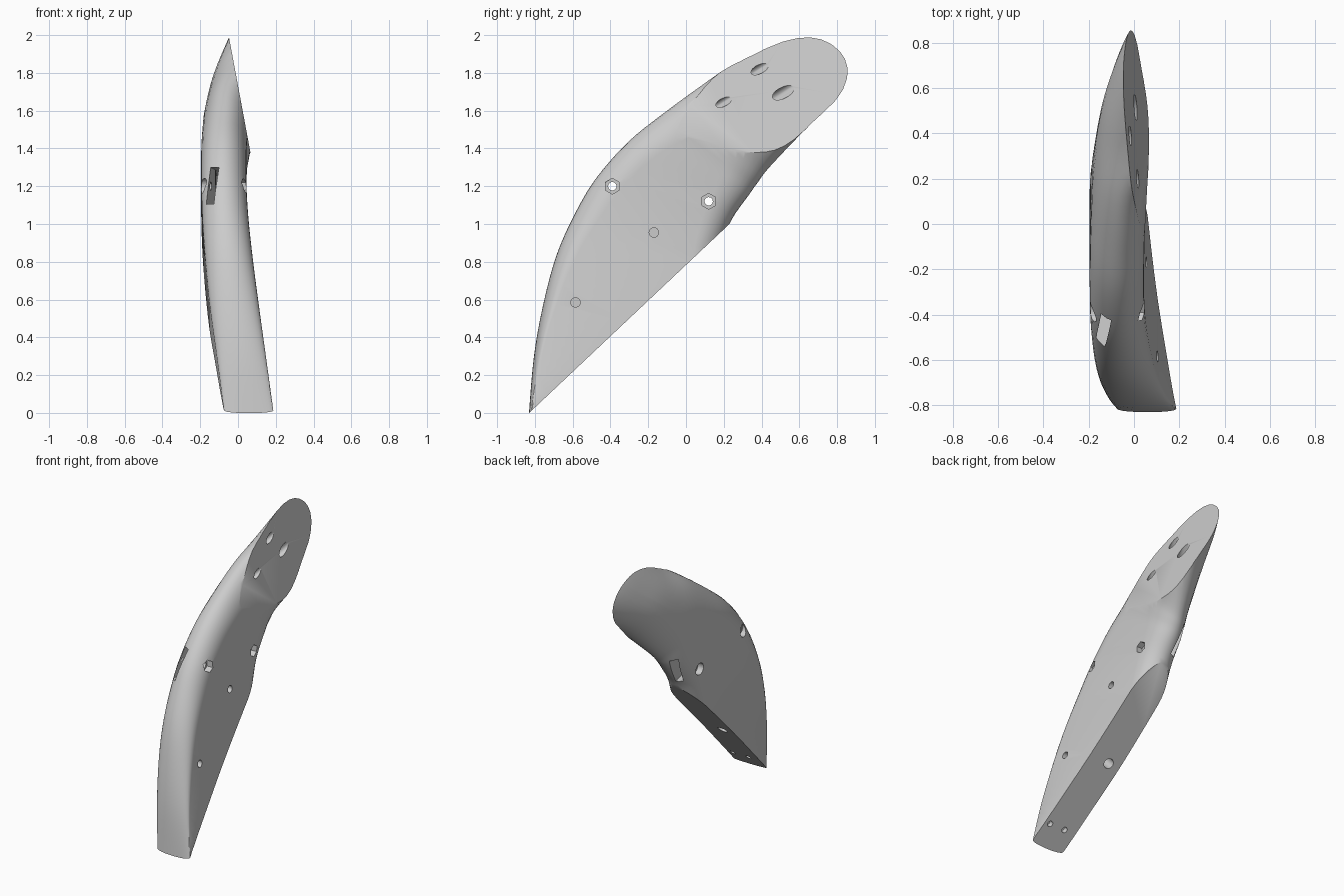
import bpy, bmesh, math
from mathutils import Vector, Matrix

cube = bpy.data.objects.get("Cube")
if cube:
    bpy.data.objects.remove(cube, do_unlink=True)

grey = bpy.data.materials.new("light_grey")
grey.use_nodes = True
grey.diffuse_color = (0.6, 0.6, 0.6, 1)
grey.node_tree.nodes["Principled BSDF"].inputs["Base Color"].default_value = (0.6, 0.6, 0.6, 1)


def finish(bm, name):
    bmesh.ops.recalc_face_normals(bm, faces=bm.faces[:])
    mesh = bpy.data.meshes.new(name)
    bm.to_mesh(mesh)
    bm.free()
    obj = bpy.data.objects.new(name, mesh)
    bpy.context.collection.objects.link(obj)
    mesh.materials.append(grey)
    return obj


def loft(bm, rings):
    loops = [[bm.verts.new(p) for p in ring] for ring in rings]
    for a, b in zip(loops, loops[1:]):
        for i in range(len(a)):
            j = (i + 1) % len(a)
            bm.faces.new((a[i], a[j], b[j], b[i]))
    bm.faces.new(loops[0])
    bm.faces.new(loops[-1])


# Body sections: front y z, back y z, min x, max x, length of rounded edge
sections = [
    (-.835, -.05, -.60, -.30, -.065, .197, .012),
    (-.805, .30, -.30, .05, -.11, .15, .04),
    (-.75, .60, -.05, .30, -.15, .11, .07),
    (-.68, .85, .08, .60, -.175, .078, .10),
    (-.58, 1.07, .17, .85, -.19, .055, .13),
    (-.47, 1.25, .24, 1.02, -.195, .045, .15),
    (-.30, 1.44, .33, 1.15, -.195, .045, .17),
    (-.10, 1.60, .38, 1.22, -.19, .055, .20),
    (.12, 1.76, .45, 1.31, -.18, .10, .25),
    (.316, 1.90, .664, 1.53, -.145, .25, .25),
    (.486, 2.04, .834, 1.66, -.09, .29, .25),
    (.606, 2.15, .954, 1.77, -.035, .32, .25),
    (.676, 2.22, 1.02, 1.84, .02, .36, .25),
]


def spline(rows, steps):
    out = []
    for i in range(len(rows) - 1):
        p0, p1, p2, p3 = (rows[min(max(i + k, 0), len(rows) - 1)] for k in (-1, 0, 1, 2))
        for s in range(steps):
            t = s / steps
            out.append([b + t / 2 * (c - a + t * (2*a - 5*b + 4*c - d + t * (3*(b - c) + d - a)))
                        for a, b, c, d in zip(p0, p1, p2, p3)])
    return out + [rows[-1]]


def section(fy, fz, by, bz, x0, x1, round_len):
    front, back = Vector((0, fy, fz)), Vector((0, by, bz))
    across = (back - front).normalized()
    reach = min(round_len, (back - front).length * .49)
    ring = []
    for end, sign in ((front, 1), (back, -1)):
        for k in range(17):
            a = math.pi * k / 16
            p = end + across * sign * reach * (1 - math.sin(a))
            p.x = (x0 + x1) / 2 + sign * math.cos(a) * (x1 - x0) / 2
            ring.append(p)
    return ring


bm = bmesh.new()
loft(bm, [section(*row) for row in spline(sections, 5)])
bmesh.ops.recalc_face_normals(bm, faces=bm.faces[:])

# Flat mounting faces at the foot and the head
foot_normal = Vector((0, 1.0, -1.06)).normalized()
head_normal = Vector((1, 0, .186)).normalized()
for point, normal in (((0, -.83, 0), foot_normal), ((.06, 0, 1.41), head_normal)):
    cut = bmesh.ops.bisect_plane(bm, geom=bm.verts[:] + bm.edges[:] + bm.faces[:],
                                 plane_co=point, plane_no=normal, clear_outer=True)
    rim = [e for e in cut["geom_cut"] if isinstance(e, bmesh.types.BMEdge) and e.is_boundary]
    bmesh.ops.holes_fill(bm, edges=rim, sides=0)
body = finish(bm, "body")


def drill(point, axis, radius, length, sides=24):
    """Cut a hole centred on a point, running the length along an axis."""
    tool = bmesh.new()
    turn = Vector(axis).to_track_quat("Z", "Y").to_matrix().to_4x4()
    bmesh.ops.create_cone(tool, cap_ends=True, segments=sides, radius1=radius, radius2=radius,
                          depth=length, matrix=Matrix.Translation(point) @ turn)
    carve(tool)


def carve(tool):
    cutter = finish(tool, "cutter")
    cutter.hide_render = True
    mod = body.modifiers.new("cut", "BOOLEAN")
    mod.operation, mod.solver, mod.object = "DIFFERENCE", "EXACT", cutter
    bpy.ops.object.modifier_apply(modifier=mod.name)
    bpy.data.objects.remove(cutter, do_unlink=True)


bpy.context.view_layer.objects.active = body
body.select_set(True)

# Curved strap slot from the front edge to the back edge
slot = bmesh.new()
rings = []
for k in range(17):
    u = k / 8 - 1
    x, y, z = -.09 - .08 * u * u, -.08 + .52 * u, 1.18 - .03 * u
    rings.append([(x + sx * .025, y, z + sz * .1) for sx, sz in ((-1, -1), (1, -1), (1, 1), (-1, 1))])
loft(slot, rings)
carve(slot)

# Bolt holes with a hexagon nut seat on one side and a round seat on the other
for y, z in ((-.39, 1.2), (.12, 1.12)):
    drill((0, y, z), (1, 0, 0), .022, 1)
    drill((.05, y, z), (1, 0, 0), .042, .1, 6)
    drill((-.2, y, z), (1, 0, 0), .042, .1)

# Locating holes in the side
for x, y, z in ((.055, -.17, .955), (.1, -.585, .585)):
    drill((x, y, z), (1, 0, 0), .025, .16)

# Slanted holes in the head face
for y, z, radius in ((.39, 1.82, .024), (.2, 1.645, .022), (.515, 1.695, .03)):
    drill((.06 - .186 * (z - 1.41), y, z), (.4, .78, .48), radius, .34)

# Holes in the foot face
for x, t, radius, length in ((-.06, .47, .035, .3), (.125, .11, .02, .08), (0, .11, .02, .08)):
    drill((x, -.83 + 1.06 * t, t), foot_normal, radius, length)

bpy.ops.object.shade_smooth_by_angle(angle=math.radians(30))
